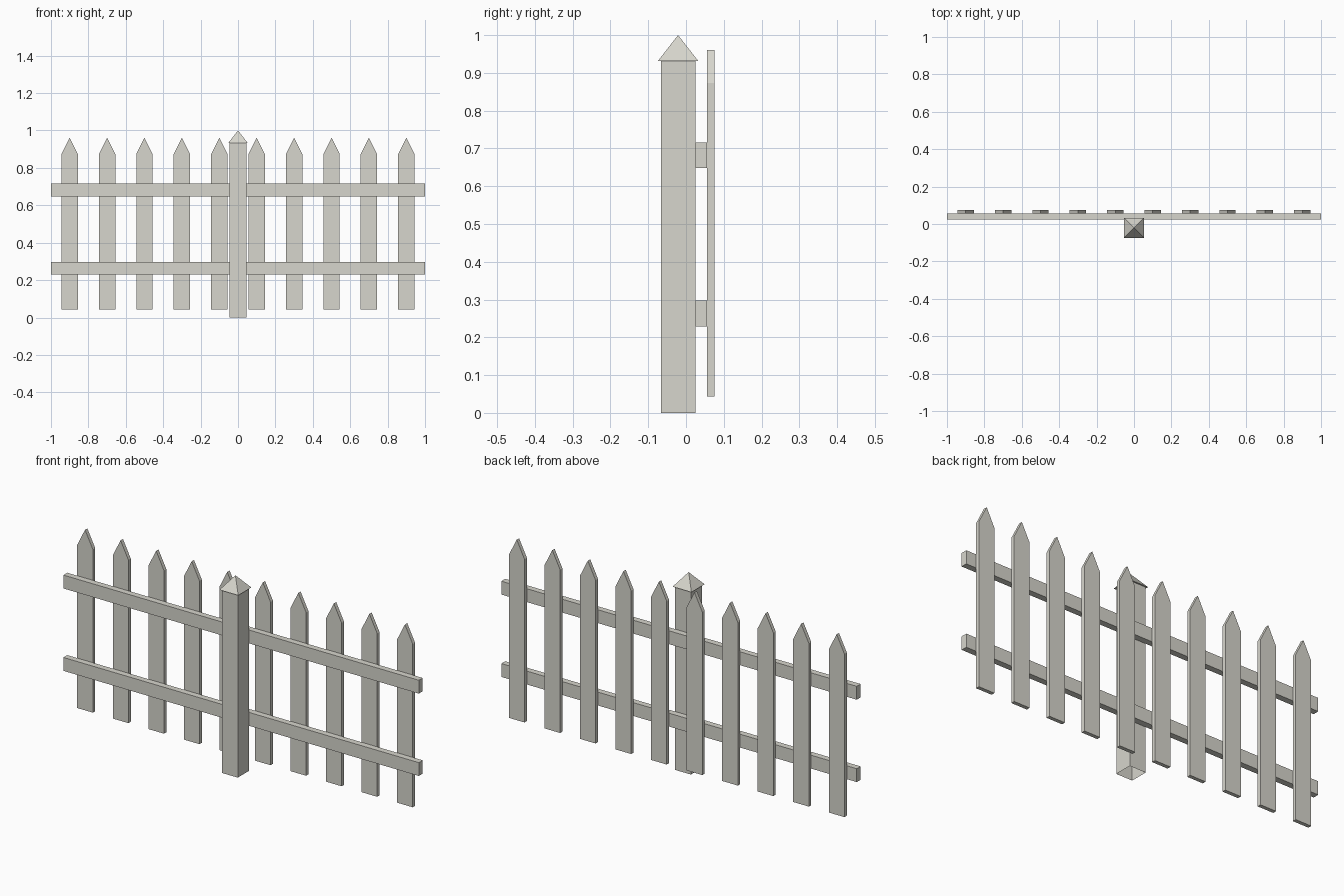
import bpy
import bmesh

if "Cube" in bpy.data.objects:
    bpy.data.objects.remove(bpy.data.objects["Cube"])

paint = bpy.data.materials.new("weathered_white")
paint.diffuse_color = (0.68, 0.67, 0.61, 1)
paint.use_nodes = True
paint.node_tree.nodes["Principled BSDF"].inputs["Base Color"].default_value = paint.diffuse_color


def finish(name, bm):
    bmesh.ops.recalc_face_normals(bm, faces=bm.faces)
    mesh = bpy.data.meshes.new(name)
    bm.to_mesh(mesh)
    bm.free()
    mesh.materials.append(paint)
    obj = bpy.data.objects.new(name, mesh)
    bpy.context.collection.objects.link(obj)
    return obj


def slab(name, outline, y0, y1):
    """Extrude an x-z outline from y0 to y1."""
    bm = bmesh.new()
    face = bm.faces.new([bm.verts.new((x, y0, z)) for x, z in outline])
    ext = bmesh.ops.extrude_face_region(bm, geom=[face])["geom"]
    verts = [v for v in ext if isinstance(v, bmesh.types.BMVert)]
    bmesh.ops.translate(bm, verts=verts, vec=(0, y1 - y0, 0))
    return finish(name, bm)


def rect(x, z0, z1):
    return [(-x, z0), (x, z0), (x, z1), (-x, z1)]


# Pointed pickets, evenly spaced along the back
W = 0.044
for i in range(10):
    cx = -0.9 + 0.2 * i
    slab(f"picket_{i + 1}",
         [(cx - W, 0.043), (cx + W, 0.043), (cx + W, 0.873),
          (cx, 0.961), (cx - W, 0.873)], 0.056, 0.075)

# Two horizontal rails
slab("lower_rail", rect(1.0, 0.229, 0.297), 0.025, 0.056)
slab("upper_rail", rect(1.0, 0.648, 0.716), 0.025, 0.056)

# Post, open at the bottom
post = slab("post", rect(0.045, 0.0, 0.932), -0.066, 0.025)
bm = bmesh.new()
bm.from_mesh(post.data)
bmesh.ops.delete(bm, geom=[f for f in bm.faces if f.normal.z < -0.9],
                 context='FACES_ONLY')
bm.to_mesh(post.data)
bm.free()

# Pyramid cap on the post
bm = bmesh.new()
C, CY = 0.053, -0.021
base = [bm.verts.new((sx * C, CY + sy * C, 0.932))
        for sx, sy in ((-1, -1), (1, -1), (1, 1), (-1, 1))]
tip = bm.verts.new((0, CY, 1.0))
bm.faces.new(base)
for i in range(4):
    bm.faces.new((base[i], base[(i + 1) % 4], tip))
finish("post_cap", bm)
